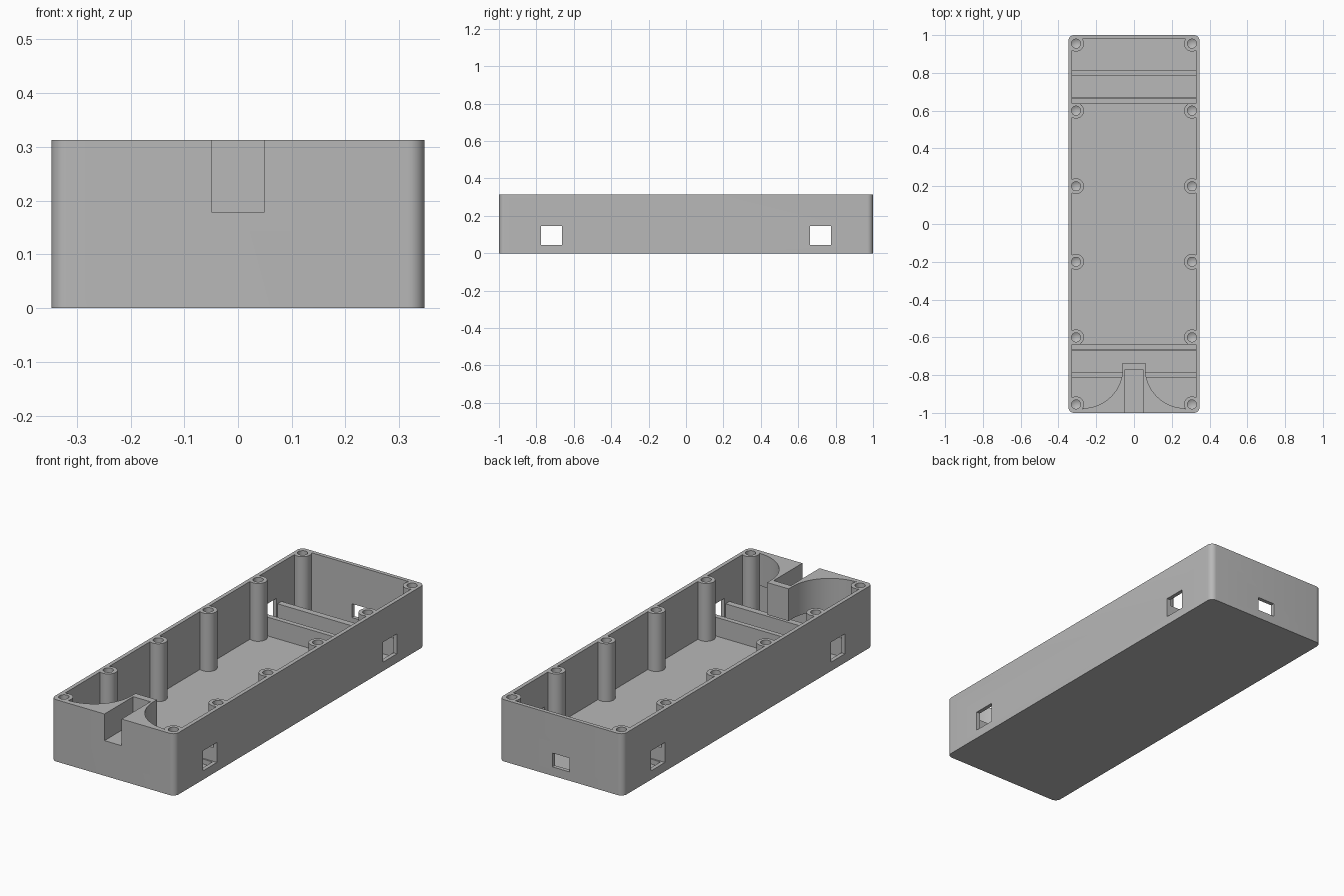
import bpy, bmesh, math
from mathutils import Matrix

if "Cube" in bpy.data.objects:
    bpy.data.objects.remove(bpy.data.objects["Cube"], do_unlink=True)

# Main dimensions
HALF_W, HALF_L, HEIGHT = 0.347, 1.0, 0.313
WALL, FLOOR, ABOVE = 0.02, 0.02, 0.45
POST_X, POST_R, HOLE_R = 0.307, 0.042, 0.024
POST_YS = [s * y for y in (0.2, 0.6, 0.955) for s in (-1, 1)]

grey = bpy.data.materials.new("grey_plastic")
grey.use_nodes = True
colour = (0.48, 0.48, 0.48, 1)
grey.diffuse_color = colour
grey.node_tree.nodes["Principled BSDF"].inputs["Base Color"].default_value = colour


def finish(name, bm):
    mesh = bpy.data.meshes.new(name)
    bmesh.ops.recalc_face_normals(bm, faces=bm.faces)
    bm.to_mesh(mesh)
    bm.free()
    mesh.materials.append(grey)
    obj = bpy.data.objects.new(name, mesh)
    bpy.context.collection.objects.link(obj)
    return obj


def box(name, x0, x1, y0, y1, z0, z1, radius=0):
    """Box between limits, with optional rounded upright edges."""
    bm = bmesh.new()
    bmesh.ops.create_cube(bm, size=1)
    for v in bm.verts:
        v.co.x = x1 if v.co.x > 0 else x0
        v.co.y = y1 if v.co.y > 0 else y0
        v.co.z = z1 if v.co.z > 0 else z0
    if radius:
        upright = [e for e in bm.edges
                   if abs(e.verts[0].co.z - e.verts[1].co.z) > 0.01]
        bmesh.ops.bevel(bm, geom=upright, offset=radius, segments=8,
                        profile=0.5, affect='EDGES')
    return finish(name, bm)


def tapered(name, x, y, z0, z1, r0, r1, sides=32):
    bm = bmesh.new()
    bmesh.ops.create_cone(bm, cap_ends=True, segments=sides, radius1=r0,
                          radius2=r1, depth=z1 - z0,
                          matrix=Matrix.Translation((x, y, (z0 + z1) / 2)))
    return finish(name, bm)


def prism(name, points, z0, z1):
    bm = bmesh.new()
    base = bm.faces.new([bm.verts.new((x, y, z0)) for x, y in points])
    top = bmesh.ops.extrude_face_region(bm, geom=[base])["geom"]
    for v in top:
        if isinstance(v, bmesh.types.BMVert):
            v.co.z = z1
    return finish(name, bm)


def subtract(target, cutters):
    """Cut every cutter from the target and remove the cutters."""
    for c in cutters:
        c.hide_render = True
        mod = target.modifiers.new("cut", 'BOOLEAN')
        mod.operation, mod.solver, mod.object = 'DIFFERENCE', 'EXACT', c
    graph = bpy.context.evaluated_depsgraph_get()
    graph.update()
    mesh = bpy.data.meshes.new_from_object(target.evaluated_get(graph))
    target.modifiers.clear()
    target.data = mesh
    for c in cutters:
        bpy.data.objects.remove(c, do_unlink=True)


# Outer body and the hollow inside it
enclosure = box("enclosure", -HALF_W, HALF_W, -HALF_L, HALF_L, 0, HEIGHT, 0.03)
inner_x, inner_y = HALF_W - WALL, HALF_L - WALL
cavity = box("cavity", -inner_x, inner_x, -inner_y, inner_y, FLOOR, ABOVE)

# Solid parts left standing in the hollow: screw posts and board ribs
solids = []
for side in (-1, 1):
    for y in POST_YS:
        solids.append(tapered("screw_post", side * POST_X, y, -0.1, 0.6,
                              POST_R, POST_R))
    for y in (0.655, 0.8):
        solids.append(box("board_rib", -0.4, 0.4, side * y - 0.016,
                          side * y + 0.016, -0.1, 0.115))

# Raised slot holder flaring into the front wall with concave sides
steps = 20
flare = [(0.06, -0.735)]
for i in range(steps + 1):
    a = math.pi / 2 * i / steps
    flare.append((0.27 - 0.21 * math.cos(a), -0.765 - 0.21 * math.sin(a)))
flare.append((0.27, -1.1))
outline = flare + [(-x, y) for x, y in reversed(flare)]
solids.append(prism("slot_holder", outline, 0.15, 0.6))
subtract(cavity, solids)

# Openings: front slot, side windows, rear port and screw holes
cutters = [cavity,
           box("front_slot", -0.048, 0.048, -1.1, -0.77, 0.178, 0.5),
           box("rear_port", -0.048, 0.048, 0.9, 1.1, 0.045, 0.115)]
for side in (-1, 1):
    cutters.append(box("side_window", -0.5, 0.5, side * 0.72 - 0.056,
                       side * 0.72 + 0.056, 0.045, 0.146))
    for y in POST_YS:
        bottom = HEIGHT - 0.11
        hole = tapered("screw_hole", side * POST_X, y, bottom, 0.5,
                       HOLE_R, HOLE_R, 24)
        # Pointed end of the drilled hole
        bm = bmesh.new()
        bm.from_mesh(hole.data)
        bm.faces.ensure_lookup_table()
        cap = min(bm.faces, key=lambda f: f.calc_center_median().z)
        tip = bmesh.ops.poke(bm, faces=[cap])["verts"][0]
        tip.co.z -= 0.014
        bm.to_mesh(hole.data)
        bm.free()
        cutters.append(hole)
subtract(enclosure, cutters)

bpy.ops.object.select_all(action='DESELECT')
enclosure.select_set(True)
bpy.context.view_layer.objects.active = enclosure
bpy.ops.object.shade_smooth_by_angle(angle=math.radians(30))
